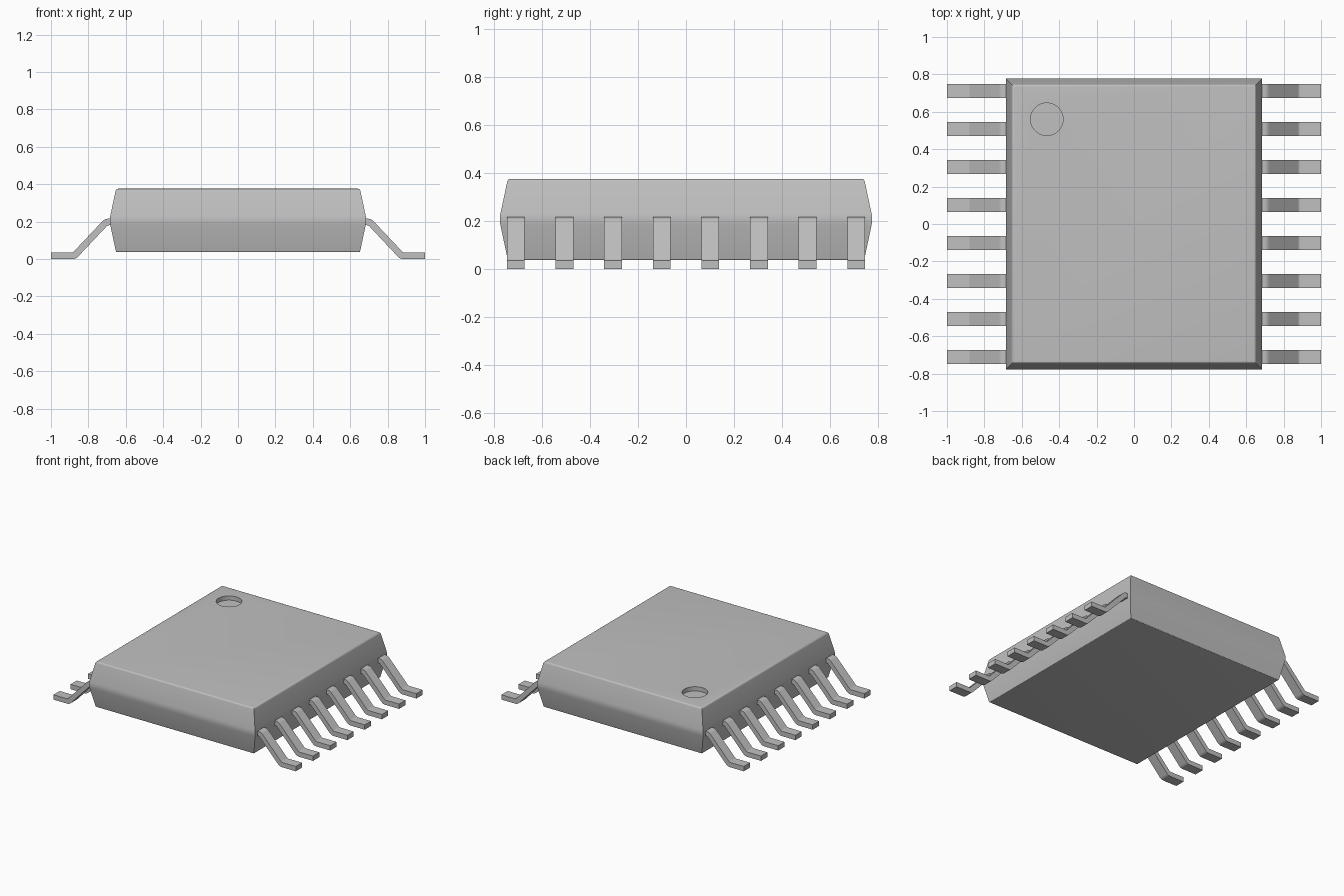
import bpy
import bmesh
import math
from mathutils import Vector

cube = bpy.data.objects.get("Cube")
if cube:
    bpy.data.objects.remove(cube, do_unlink=True)

grey = bpy.data.materials.new("light grey")
grey.use_nodes = True
colour = (0.53, 0.53, 0.53, 1)
grey.diffuse_color = colour
grey.node_tree.nodes["Principled BSDF"].inputs["Base Color"].default_value = colour


def make_object(name, bm):
    bmesh.ops.recalc_face_normals(bm, faces=bm.faces)
    mesh = bpy.data.meshes.new(name)
    bm.to_mesh(mesh)
    bm.free()
    mesh.materials.append(grey)
    obj = bpy.data.objects.new(name, mesh)
    bpy.context.scene.collection.objects.link(obj)
    return obj


def smooth(obj):
    bpy.ops.object.select_all(action="DESELECT")
    obj.select_set(True)
    bpy.context.view_layer.objects.active = obj
    bpy.ops.object.shade_smooth_by_angle(angle=math.radians(35))


def rounded(points, radii, steps=4):
    """Replace each corner of a path by a short curve of the given reach."""
    pts = [Vector(p) for p in points]
    out = []
    for i, p in enumerate(pts):
        if not radii[i]:
            out.append(p)
            continue
        a = p + (pts[i - 1] - p).normalized() * radii[i]
        b = p + (pts[(i + 1) % len(pts)] - p).normalized() * radii[i]
        for s in range(steps + 1):
            t = s / steps
            out.append(a * (1 - t) ** 2 + p * 2 * t * (1 - t) + b * t * t)
    return out


# Package body: stacked rectangles following a side profile (inset, height)
HALF_X, HALF_Y = 0.688, 0.78
profile = rounded([(0.1, 0.037), (0.036, 0.037), (0, 0.207), (0.036, 0.376), (0.1, 0.376)],
                  [0, 0.006, 0.025, 0.012, 0])[1:-1]
bm = bmesh.new()
rings = []
for inset, z in profile:
    x, y = HALF_X - inset, HALF_Y - inset
    rings.append([bm.verts.new((sx * x, sy * y, z))
                  for sx, sy in ((-1, -1), (1, -1), (1, 1), (-1, 1))])
for low, high in zip(rings, rings[1:]):
    for i in range(4):
        j = (i + 1) % 4
        bm.faces.new((low[i], low[j], high[j], high[i]))
bm.faces.new(rings[0])
bm.faces.new(rings[-1])
body = make_object("package_body", bm)

# Round recess marking the first pin
bm = bmesh.new()
bmesh.ops.create_cone(bm, cap_ends=True, segments=48, radius1=0.087, radius2=0.087, depth=0.1)
bmesh.ops.translate(bm, verts=bm.verts, vec=(-0.466, 0.56, 0.394))
cutter = make_object("recess_cutter", bm)
cut = body.modifiers.new("pin_one_recess", "BOOLEAN")
cut.operation = "DIFFERENCE"
cut.solver = "EXACT"
cut.object = cutter
bpy.context.view_layer.update()
bpy.context.view_layer.objects.active = body
bpy.ops.object.modifier_apply(modifier=cut.name)
bpy.data.objects.remove(cutter, do_unlink=True)
smooth(body)

# Gull-wing leads: bent strip outline extruded across its width
LEADS, PITCH, WIDTH = 8, 0.203, 0.074
outline = rounded([(0.66, 0.181), (0.697, 0.181), (0.867, 0), (1, 0),
                   (1, 0.036), (0.882, 0.036), (0.712, 0.216), (0.66, 0.216)],
                  [0, 0.008, 0.018, 0, 0, 0.008, 0.018, 0])
for side, label in ((-1, "right"), (1, "left")):
    for n in range(LEADS):
        y = (n - (LEADS - 1) / 2) * PITCH
        bm = bmesh.new()
        face = bm.faces.new([bm.verts.new((side * x, y - WIDTH / 2, z)) for x, z in outline])
        ext = bmesh.ops.extrude_face_region(bm, geom=[face], use_keep_orig=True)
        moved = [v for v in ext["geom"] if isinstance(v, bmesh.types.BMVert)]
        bmesh.ops.translate(bm, verts=moved, vec=(0, WIDTH, 0))
        smooth(make_object(f"{label}_lead_{n + 1}", bm))
